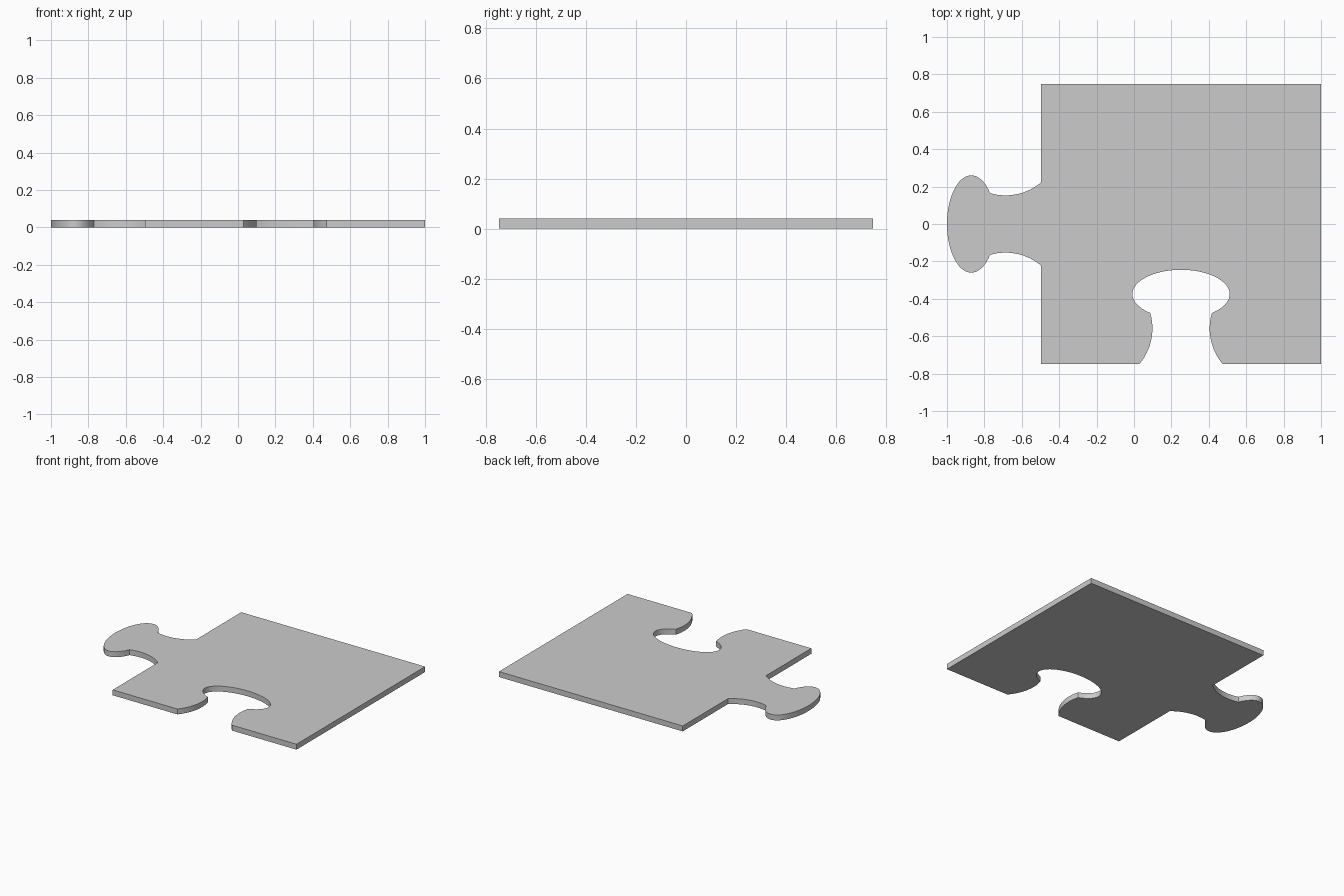
import bpy, bmesh
from math import sin, cos, asin, pi, sqrt

if "Cube" in bpy.data.objects:
    bpy.data.objects.remove(bpy.data.objects["Cube"])

THICK = 0.04
HALF = 0.748                 # half the side of the square body
LEFT, RIGHT = -0.497, 1.0
MID = (LEFT + RIGHT) / 2


def knob_profile():
    """Knob outline as (across, depth) pairs, depth measured out from the edge."""
    # concave neck arc
    r, neck_half, neck_v, kink_v = 0.296, 0.153, 0.19, 0.273
    half = []
    n = 14
    for i in range(n):
        v = kink_v * i / n
        half.append((neck_half + r - sqrt(r * r - (v - neck_v) ** 2), v))
    # elliptical head, from the neck round to the tip
    a, b, centre_v = 0.26, 0.13, 0.373
    start = asin(0.1647 / a)
    m = 28
    for i in range(m + 1):
        t = start + (pi - start) * i / m
        half.append((a * sin(t), centre_v - b * cos(t)))
    half[-1] = (0.0, centre_v + b)
    return half + [(-u, v) for u, v in reversed(half[:-1])]


knob = knob_profile()

# outline, counter-clockwise: bottom edge with socket, right, top, left edge with tab
outline = [(LEFT, -HALF)]
outline += [(MID - u, -HALF + v) for u, v in knob]
outline += [(RIGHT, -HALF), (RIGHT, HALF), (LEFT, HALF)]
outline += [(LEFT - v, u) for u, v in knob]

# flat piece extruded to thickness
bm = bmesh.new()
face = bm.faces.new([bm.verts.new((x, y, 0)) for x, y in outline])
top = bmesh.ops.extrude_face_region(bm, geom=[face], use_keep_orig=True)
bmesh.ops.translate(bm, vec=(0, 0, THICK),
                    verts=[g for g in top["geom"] if isinstance(g, bmesh.types.BMVert)])
bmesh.ops.recalc_face_normals(bm, faces=bm.faces)
mesh = bpy.data.meshes.new("puzzle_piece")
bm.to_mesh(mesh)
bm.free()

piece = bpy.data.objects.new("puzzle_piece", mesh)
bpy.context.collection.objects.link(piece)
bpy.context.view_layer.objects.active = piece
piece.select_set(True)
bpy.ops.object.shade_smooth_by_angle()
